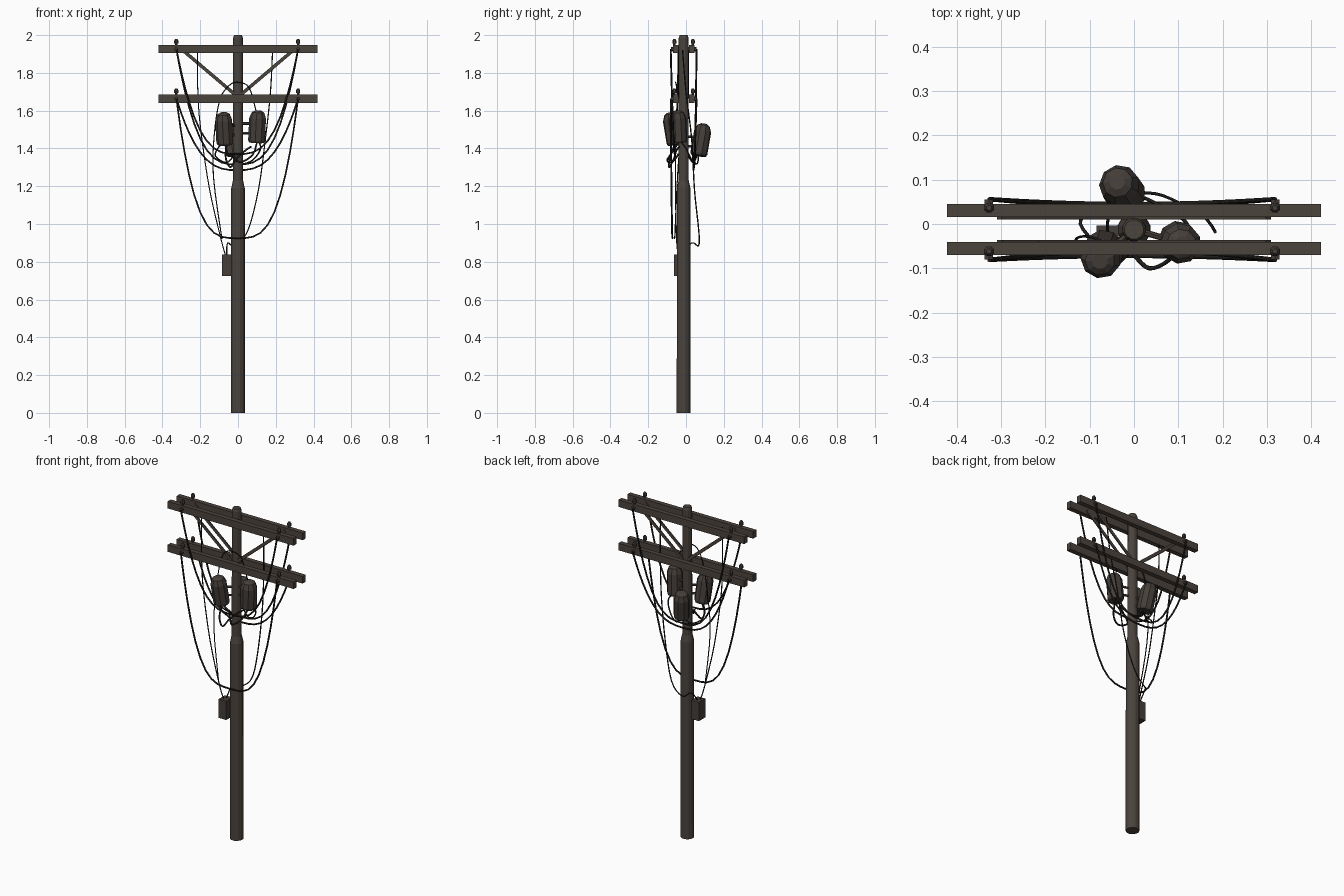
import bpy, bmesh, math
from mathutils import Vector

if "Cube" in bpy.data.objects:
    bpy.data.objects.remove(bpy.data.objects["Cube"])


def material(name, rgb):
    m = bpy.data.materials.new(name)
    m.diffuse_color = (*rgb, 1)
    m.use_nodes = True
    m.node_tree.nodes["Principled BSDF"].inputs["Base Color"].default_value = m.diffuse_color
    return m


WOOD = material("weathered_wood", (0.070, 0.056, 0.047))
METAL = material("dull_metal", (0.060, 0.049, 0.042))
CABLE = material("dark_cable", (0.016, 0.014, 0.012))
PY = -0.0125                      # pole centre in y
ARM_Y = (-0.0555, 0.0305)         # front and back crossarm
ARM_Z = (1.663, 1.9255)           # lower and upper crossarm


def add_object(name, bm, mat):
    bmesh.ops.recalc_face_normals(bm, faces=bm.faces)
    me = bpy.data.meshes.new(name)
    bm.to_mesh(me)
    bm.free()
    me.materials.append(mat)
    ob = bpy.data.objects.new(name, me)
    bpy.context.collection.objects.link(ob)
    return ob


def lathe(name, profile, base, mat, sides=8, axis=(0, 0, 1), smooth=False):
    """Capped turned shape; profile holds (radius, height)."""
    bm = bmesh.new()
    rot = Vector((0, 0, 1)).rotation_difference(Vector(axis))
    rings = []
    for r, h in profile:
        rings.append([bm.verts.new(rot @ Vector((
            r * math.cos(2 * math.pi * (i + .5) / sides),
            r * math.sin(2 * math.pi * (i + .5) / sides), h)) + Vector(base))
            for i in range(sides)])
    for a, b in zip(rings, rings[1:]):
        for i in range(sides):
            j = (i + 1) % sides
            bm.faces.new((a[i], a[j], b[j], b[i]))
    bm.faces.new(rings[0])
    bm.faces.new(rings[-1])
    ob = add_object(name, bm, mat)
    if smooth:
        for p in ob.data.polygons:
            p.use_smooth = len(p.vertices) == 4
    return ob


def rod(name, a, b, r, mat, sides=6):
    d = Vector(b) - Vector(a)
    return lathe(name, [(r, 0), (r, d.length)], a, mat, sides, d.normalized())


def box(name, centre, size, mat, tilt=0):
    bm = bmesh.new()
    bmesh.ops.create_cube(bm, size=1)
    bmesh.ops.scale(bm, vec=size, verts=bm.verts)
    ob = add_object(name, bm, mat)
    ob.location = centre
    ob.rotation_euler.y = tilt
    return ob


def wire(name, pts, r, smooth=True):
    """Cable through the points, rounded with Catmull-Rom interpolation."""
    pts = [Vector(p) for p in pts]
    if smooth:
        q = [pts[0]] + pts + [pts[-1]]
        out = []
        for a, b, c, d in zip(q, q[1:], q[2:], q[3:]):
            for k in range(4):
                t = k / 4
                out.append(.5 * (2 * b + (c - a) * t + (2 * a - 5 * b + 4 * c - d) * t * t
                                 + (3 * b - a - 3 * c + d) * t ** 3))
        pts = out + [pts[-1]]
    cu = bpy.data.curves.new(name, 'CURVE')
    cu.dimensions = '3D'
    cu.bevel_depth = r
    cu.bevel_resolution = 1
    cu.use_fill_caps = True
    s = cu.splines.new('POLY')
    s.points.add(len(pts) - 1)
    for p, v in zip(s.points, pts):
        p.co = (*v, 1)
    cu.materials.append(CABLE)
    ob = bpy.data.objects.new(name, cu)
    bpy.context.collection.objects.link(ob)


# Pole: thick lower part, shoulder, thinner upper part
lathe("pole", [(.038, 0), (.037, 1.19), (.028, 1.23), (.027, 1.985), (.022, 2.0)],
      (0, PY, 0), WOOD, 12, smooth=False)

# Crossarms with insulators near both ends
for zn, z in zip(("lower", "upper"), ARM_Z):
    for yn, y, out in zip(("front", "back"), ARM_Y, (-1, 1)):
        box(f"{zn}_{yn}_crossarm", (0, y, z), (.843, .029, .043), WOOD)
        for xn, x in (("left", -.327), ("right", .318)):
            lathe(f"{zn}_{yn}_{xn}_insulator",
                  [(.007, 0), (.007, .01), (.012, .012), (.012, .026), (.006, .036)],
                  (x, y + out * .006, z + .019), METAL, 8)
            rod(f"{zn}_{yn}_{xn}_clamp", (x, y + out * .012, z), (x, y + out * .025, z),
                .011, METAL)

# Diagonal braces on the inner sides of the crossarms
dx, dz = .303, .257
for yn, y in (("front", -.039), ("back", .0135)):
    for sn, s in (("left", -1), ("right", 1)):
        box(f"{yn}_{sn}_brace", (s * dx / 2, y, 1.672 + dz / 2),
            (math.hypot(dx, dz), .006, .018), WOOD, -s * math.atan2(dz, dx))

# Three tilted transformer cans with paired brackets to the pole
cans = {"left": ((-.068, -.056, 1.42), (-.077, -.084, 1.59)),
        "right": ((.099, -.038, 1.43), (.107, -.046, 1.60)),
        "back": ((-.018, .066, 1.362), (-.038, .095, 1.53))}
for n, (a, b) in cans.items():
    d = Vector(b) - Vector(a)
    h = d.length
    lathe(f"{n}_transformer", [(.040, 0), (.046, .012), (.046, h * .76),
                               (.034, h * .94), (.018, h)],
          a, METAL, 9, d.normalized())
    for k, f in (("lower", .3), ("upper", .6)):
        p = Vector(a) + d * f
        rod(f"{n}_{k}_bracket", (0, PY, p.z), p, .007, METAL)

# Meter box on the pole's left
box("meter_box", (-.060, -.033, .781), (.050, .060, .114), METAL)

# Sagging cables between insulator pairs: start z, lowest z, end y, middle y, power
sags = {"lower_front_cable": (1.665, .925, -.081, -.072, 3.4),
        "upper_front_cable": (1.925, 1.37, -.081, -.060, 3.0),
        "upper_back_cable": (1.925, 1.315, .056, .045, 3.0),
        "lower_back_cable": (1.665, 1.285, .056, .040, 2.8)}
for n, (z0, z1, y0, y1, p) in sags.items():
    pts = []
    for i in range(25):
        t = math.sin(math.pi * (i / 24 - .5))
        pts.append((-.004 + .322 * t, y1 + (y0 - y1) * t * t, z1 + (z0 - z1) * abs(t) ** p))
    wire(n, pts, .005, False)

# Thin drop wires from the upper arms towards the meter box
wire("left_drop_wire", [(-.215, -.042, 1.92), (-.212, -.045, 1.68), (-.195, -.055, 1.48),
                        (-.15, -.055, 1.18), (-.09, -.05, .92), (-.065, -.04, .83)], .0032)
wire("right_drop_wire", [(.183, -.018, 1.92), (.172, 0, 1.70), (.145, .03, 1.45),
                         (.108, .045, 1.18), (.05, .068, .96), (-.02, .066, .885),
                         (-.055, .03, .90), (-.06, -.03, .83)], .0035)

# Jumper wires around the transformers
wire("top_jumper", [(-.085, -.06, .92), (-.13, -.045, 1.25), (-.125, -.03, 1.48),
                    (-.095, -.03, 1.66), (-.045, -.05, 1.735), (.005, -.055, 1.75),
                    (.06, -.05, 1.72), (.095, -.045, 1.60)], .003)
wire("left_jumper", [(-.06, -.06, 1.42), (-.065, -.085, 1.35), (-.04, -.09, 1.30),
                     (-.01, -.065, 1.345), (.04, -.05, 1.39), (.07, -.035, 1.41)], .005)
wire("right_jumper", [(.10, -.04, 1.43), (.08, -.08, 1.37), (.035, -.10, 1.335),
                      (0, -.07, 1.33), (-.03, -.04, 1.37)], .005)
wire("back_jumper", [(-.015, .065, 1.37), (.02, .06, 1.32), (.08, .03, 1.34),
                     (.12, .0, 1.40), (.105, -.03, 1.44)], .004)
wire("side_jumper", [(-.018, .06, 1.37), (-.06, .04, 1.325), (-.12, .01, 1.36),
                     (-.10, -.03, 1.41), (-.07, -.05, 1.43)], .004)
